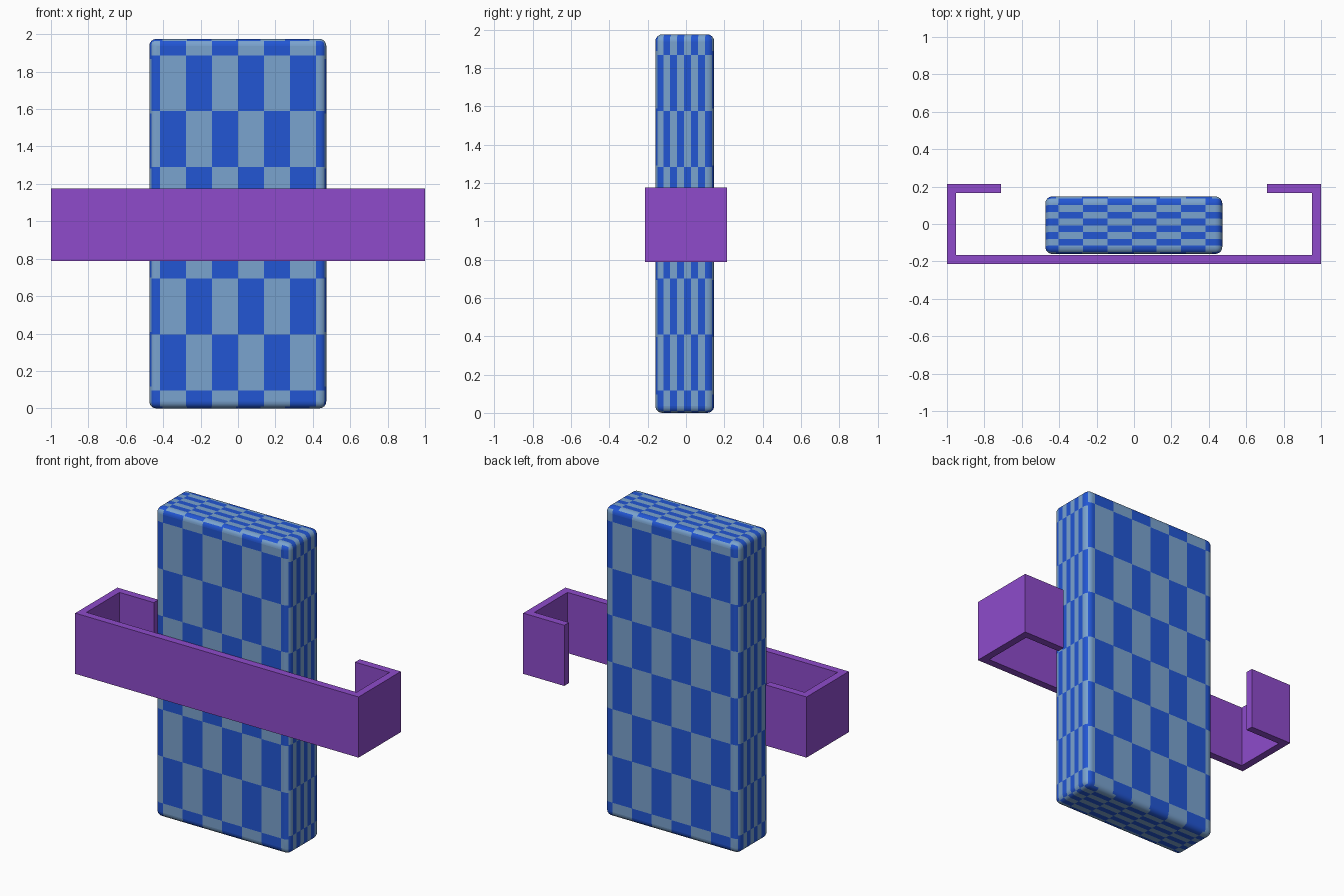
import bpy, bmesh, math
from mathutils import Vector

if "Cube" in bpy.data.objects:
    bpy.data.objects.remove(bpy.data.objects["Cube"])


def material(name, srgb):
    m = bpy.data.materials.new(name)
    lin = [((c / 255 + 0.055) / 1.055) ** 2.4 for c in srgb]
    m.diffuse_color = (*lin, 1.0)
    m.use_nodes = True
    m.node_tree.nodes["Principled BSDF"].inputs["Base Color"].default_value = m.diffuse_color
    return m


light = material("light steel blue", (122, 163, 207))
blue = material("strong blue", (34, 86, 212))
purple = material("purple", (142, 75, 203))


def make_object(name, bm, mats):
    mesh = bpy.data.meshes.new(name)
    bm.to_mesh(mesh)
    bm.free()
    for m in mats:
        mesh.materials.append(m)
    ob = bpy.data.objects.new(name, mesh)
    bpy.context.collection.objects.link(ob)
    return ob


# Rounded slab body
lo, hi = Vector((-0.474, -0.16, 0.0)), Vector((0.472, 0.147, 1.975))
bm = bmesh.new()
bmesh.ops.create_cube(bm, size=1)
for v in bm.verts:
    v.co = Vector([(lo[i] + hi[i]) / 2 + v.co[i] * (hi[i] - lo[i]) for i in range(3)])
bmesh.ops.bevel(bm, geom=bm.edges[:], offset=0.037, segments=6, profile=0.5,
                affect='EDGES', clamp_overlap=True)
bm.normal_update()


def dominant(f):
    return max(range(3), key=lambda i: abs(f.normal[i]))


# Checker grid per facing direction: {cut axis: (centre, step)}
grids = {
    1: {0: (0.0, 0.139), 2: (0.992, 0.2985)},
    0: {1: (-0.01, 0.0362), 2: (0.992, 0.2915)},
    2: {0: (-0.012, 0.131), 1: (-0.007, 0.0362)},
}

# Cut each side along its checker lines
for side, cuts in grids.items():
    for axis, (centre, step) in cuts.items():
        for k in range(-3, 4):
            faces = [f for f in bm.faces if dominant(f) == side]
            edges = {e for f in faces for e in f.edges}
            verts = {v for f in faces for v in f.verts}
            no, co = Vector(), Vector()
            no[axis] = 1
            co[axis] = centre + k * step
            bmesh.ops.bisect_plane(bm, geom=list(verts) + list(edges) + faces,
                                   dist=1e-5, plane_co=co, plane_no=no)
            bm.normal_update()

# Colour alternate cells; opposite walls use the half-turned pattern
for f in bm.faces:
    side = dominant(f)
    c = f.calc_center_median()
    flip = (side == 1 and f.normal.y > 0) or (side == 0 and f.normal.x < 0)
    total = 0
    for axis, (centre, step) in grids[side].items():
        cell = max(-4, min(3, math.floor((c[axis] - centre) / step)))
        if flip and axis != 2:
            cell = -1 - cell
        total += cell
    f.material_index = 1 if total % 2 == 0 else 0
    f.smooth = abs(f.normal[side]) < 0.9999
make_object("checkered_slab", bm, [light, blue])

# Purple clasp band: hooked profile, mirrored in x and extruded upwards
X, Y, T = 1.0, 0.213, 0.047
half = [(X, -Y), (X, Y), (0.71, Y), (0.71, Y - T), (X - T, Y - T), (X - T, -Y + T)]
profile = half + [(-x, y) for x, y in reversed(half)]
bm = bmesh.new()
face = bm.faces.new([bm.verts.new((x, y, 0.788)) for x, y in profile])
ext = bmesh.ops.extrude_face_region(bm, geom=[face])
for v in ext["geom"]:
    if isinstance(v, bmesh.types.BMVert):
        v.co.z = 1.175
bmesh.ops.recalc_face_normals(bm, faces=bm.faces[:])
make_object("hooked_band", bm, [purple])
